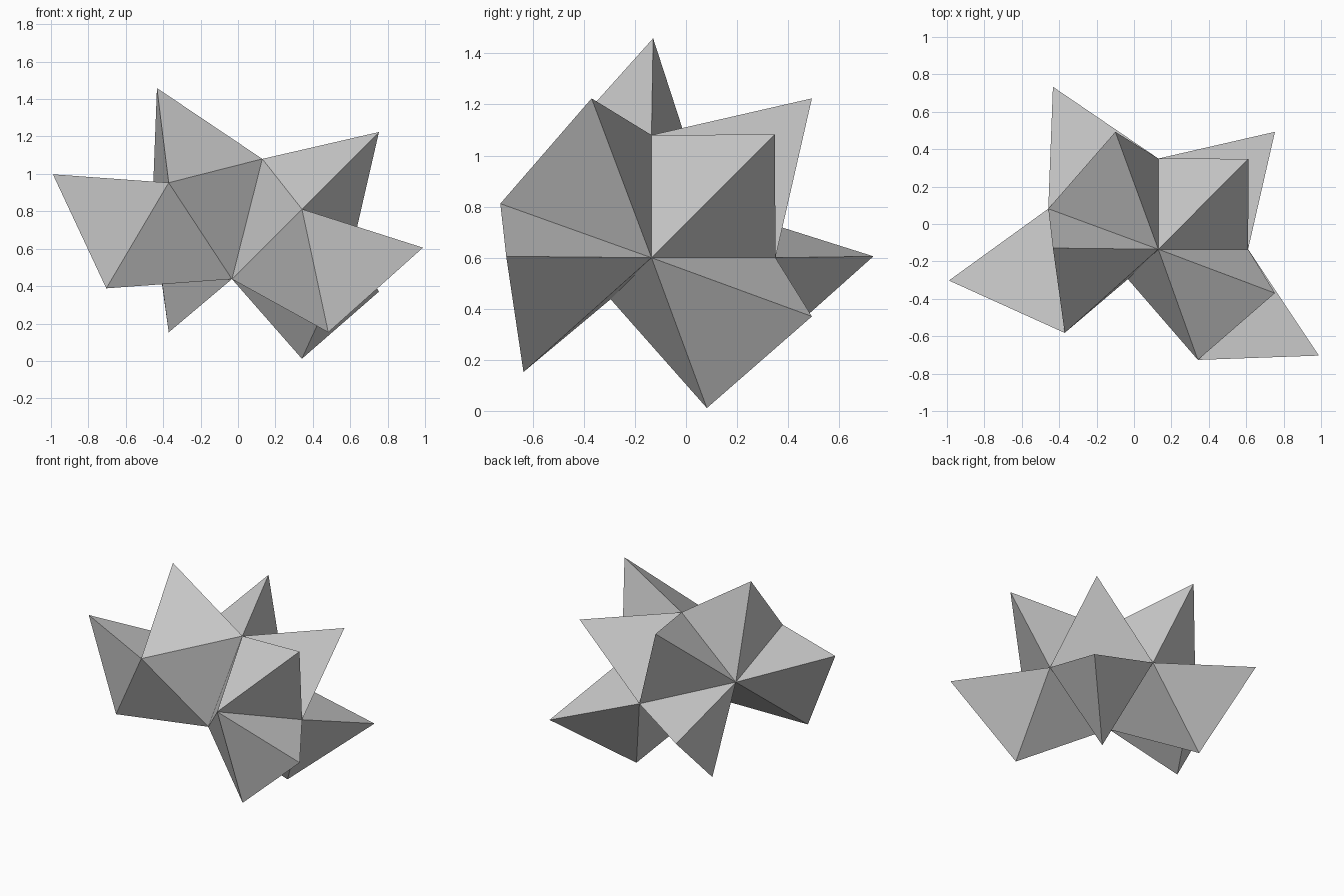
import bpy, bmesh
from mathutils import Vector

if "Cube" in bpy.data.objects:
    bpy.data.objects.remove(bpy.data.objects["Cube"])

# Regular tetrahedra grown face to face: each new tip mirrors an old corner
hub = Vector((-0.0325, -0.295, 0.4375))
pts = {"hub": hub,
       "top": Vector((0.13, -0.135, 1.08)),
       "right": Vector((0.61, -0.135, 0.60)),
       "back": Vector((0.13, 0.35, 0.60))}
tetras = [("hub", "top", "right", "back")]


def grow(name, face, opposite):
    """Add a tetrahedron on a face, its tip mirroring the opposite corner."""
    a, b, c = face
    pts[name] = (pts[a] + pts[b] + pts[c]) * (2 / 3) - pts[opposite]
    tetras.append((a, b, c, name))


# Inner ring: tetrahedra sharing the hub
grow("front", ("hub", "top", "right"), "back")
grow("bottom", ("hub", "right", "back"), "top")
grow("left", ("hub", "top", "back"), "right")
grow("low_front", ("hub", "right", "front"), "top")
grow("front_left", ("hub", "top", "left"), "back")
grow("low_back", ("hub", "back", "left"), "top")
grow("low_left", ("hub", "left", "front_left"), "top")

# Outer spikes: one on the far face of every inner tetrahedron
for i, t in enumerate(list(tetras)):
    grow(f"spike_{i}", t[1:], "hub")

# Outer skin: keep only the faces that belong to a single tetrahedron
skin = {}
for t in tetras:
    for k in range(4):
        face = t[:k] + t[k + 1:]
        skin.setdefault(frozenset(face), []).append((face, t[k]))

bm = bmesh.new()
verts = {n: bm.verts.new(p) for n, p in pts.items()}
for owners in skin.values():
    if len(owners) == 1:
        (a, b, c), inner = owners[0]
        normal = (pts[b] - pts[a]).cross(pts[c] - pts[a])
        if normal.dot(pts[inner] - pts[a]) > 0:
            b, c = c, b
        bm.faces.new((verts[a], verts[b], verts[c]))

mesh = bpy.data.meshes.new("spiky_cluster")
bm.to_mesh(mesh)
bm.free()
grey = bpy.data.materials.new("grey")
grey.diffuse_color = (0.6, 0.6, 0.6, 1)
grey.use_nodes = True
grey.node_tree.nodes["Principled BSDF"].inputs["Base Color"].default_value = grey.diffuse_color
mesh.materials.append(grey)
obj = bpy.data.objects.new("spiky_cluster", mesh)
bpy.context.collection.objects.link(obj)
